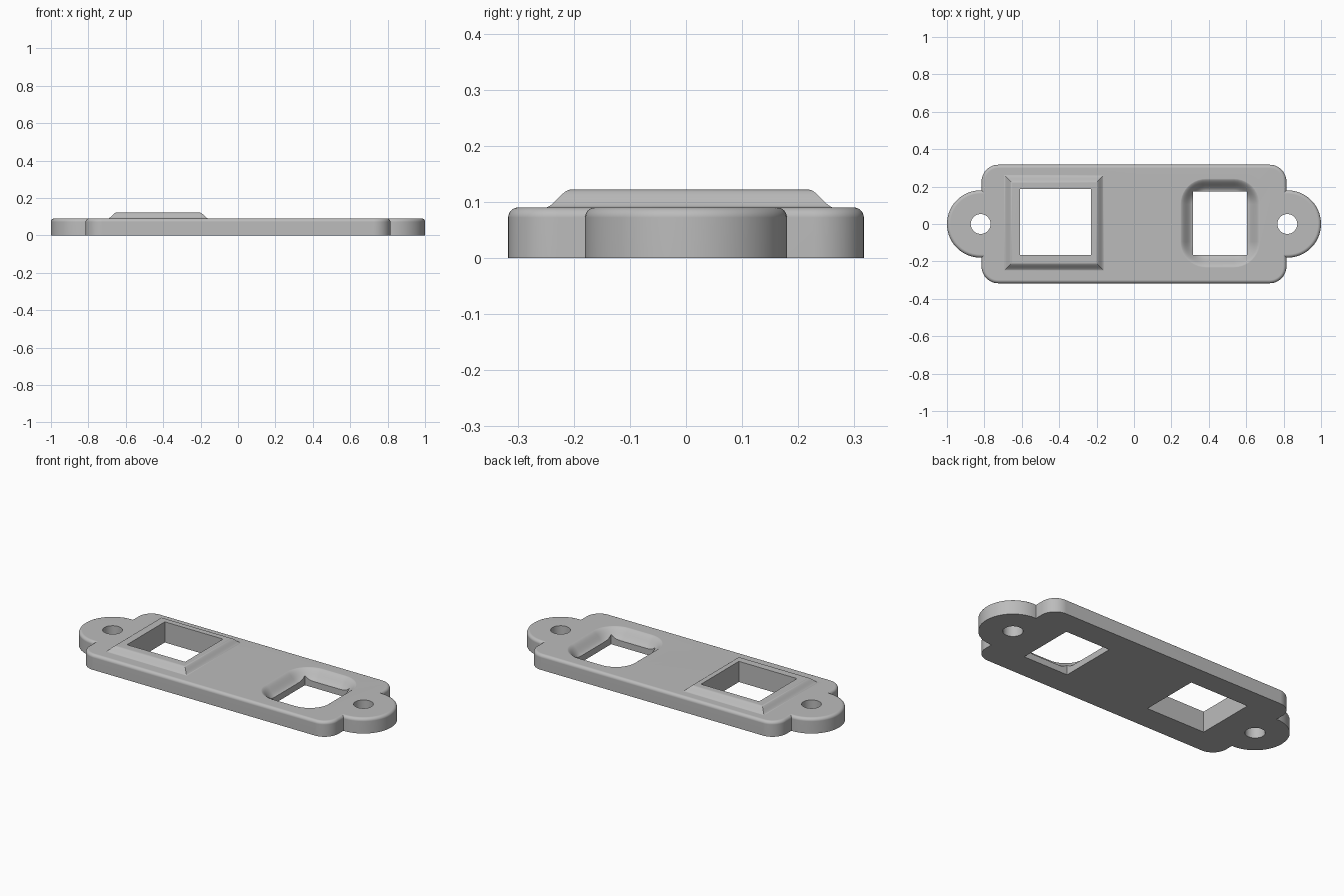
import bpy
import bmesh
from math import sin, cos, acos, pi

cube = bpy.data.objects.get("Cube")
if cube:
    bpy.data.objects.remove(cube, do_unlink=True)

grey = bpy.data.materials.new("plain grey")
grey.use_nodes = True
colour = (0.5, 0.5, 0.5, 1)
grey.diffuse_color = colour
grey.node_tree.nodes["Principled BSDF"].inputs["Base Color"].default_value = colour

THICK = 0.09
EDGE, HALF_Y, CORNER = 0.815, 0.317, 0.09
EAR_X, EAR_R = 0.82, 0.18


def arc(cx, cy, r, a0, a1, n):
    return [(cx + r * cos(a0 + (a1 - a0) * i / n),
             cy + r * sin(a0 + (a1 - a0) * i / n)) for i in range(n + 1)]


def plate_ring(d):
    """Plate outline with two round ears, moved inward by d."""
    cx, cy, r = EDGE - CORNER, HALF_Y - CORNER, EAR_R - d
    a = acos((EDGE - d - EAR_X) / r)
    half = (arc(cx, -cy, CORNER - d, -pi / 2, 0, 12)
            + arc(EAR_X, 0, r, -a, a, 40)
            + arc(cx, cy, CORNER - d, 0, pi / 2, 12))
    return half + [(-x, -y) for x, y in half]


def rect_ring(x0, x1, y0, y1, d, r=0):
    """Rectangle grown by d, with corner radius r + d when r is given."""
    if not r:
        return [(x0 - d, y0 - d), (x1 + d, y0 - d), (x1 + d, y1 + d), (x0 - d, y1 + d)]
    corners = [(x1 - r, y1 - r), (x0 + r, y1 - r), (x0 + r, y0 + r), (x1 - r, y0 + r)]
    return [p for k, (cx, cy) in enumerate(corners)
            for p in arc(cx, cy, r + d, k * pi / 2, (k + 1) * pi / 2, 10)]


def loft(name, rings):
    """Solid through a stack of (outline, z) rings, capped at both ends."""
    bm = bmesh.new()
    rows = [[bm.verts.new((x, y, z)) for x, y in pts] for pts, z in rings]
    for low, high in zip(rows, rows[1:]):
        for i in range(len(low)):
            j = (i + 1) % len(low)
            bm.faces.new((low[i], low[j], high[j], high[i]))
    bm.faces.new(rows[0])
    bm.faces.new(rows[-1])
    bmesh.ops.recalc_face_normals(bm, faces=bm.faces)
    mesh = bpy.data.meshes.new(name)
    bm.to_mesh(mesh)
    bm.free()
    mesh.materials.append(grey)
    obj = bpy.data.objects.new(name, mesh)
    bpy.context.collection.objects.link(obj)
    return obj


def combine(target, tool, operation):
    mod = target.modifiers.new(tool.name, "BOOLEAN")
    mod.object, mod.operation, mod.solver = tool, operation, "EXACT"
    bpy.context.view_layer.objects.active = target
    bpy.ops.object.modifier_apply(modifier=mod.name)
    bpy.data.objects.remove(tool, do_unlink=True)


def s_curve(width, z0, z1, n=10):
    """Soft step from (0, z0) out to (width, z1)."""
    return [(width * i / n, z0 + (z1 - z0) * (i / n) ** 2 * (3 - 2 * i / n))
            for i in range(n + 1)]


# Plate with ears and a filleted top edge
F = 0.018
rings = [(plate_ring(0), 0)]
for i in range(7):
    t = i / 6 * pi / 2
    rings.append((plate_ring(F * (1 - cos(t))), THICK - F * (1 - sin(t))))
plate = loft("mounting_plate", rings)

# Raised frame with flared sides around the large window
frame_top = (-0.65, -0.205, -0.205, 0.218)
profile = s_curve(0.047, 0.122, 0.0895)
rings = [(rect_ring(*frame_top, d), z) for d, z in profile]
rings.append((rect_ring(*frame_top, 0.047), 0.04))
combine(plate, loft("raised_frame", rings), "UNION")

# Soft funnel above the small window
small = (0.315, 0.605, -0.165, 0.175)
rings = [(rect_ring(*small, d, 0.07), z) for d, z in s_curve(0.07, 0.037, 0.0905)]
rings.append((rect_ring(*small, 0.07, 0.07), 0.2))
combine(plate, loft("funnel_cutter", rings), "DIFFERENCE")

# Square windows
for name, box in (("large_window", (-0.61, -0.23, -0.165, 0.188)), ("small_window", small)):
    combine(plate, loft(name, [(rect_ring(*box, 0), z) for z in (-0.1, 0.3)]), "DIFFERENCE")

# Screw holes in the ears
for side in (-1, 1):
    circle = arc(side * EAR_X, 0, 0.053, 0, 2 * pi, 40)[:-1]
    combine(plate, loft("screw_hole", [(circle, -0.1), (circle, 0.3)]), "DIFFERENCE")

# Smooth shading with crisp edges
bpy.ops.object.select_all(action="DESELECT")
plate.select_set(True)
bpy.context.view_layer.objects.active = plate
bpy.ops.object.shade_smooth_by_angle(angle=pi / 6)
weighted = plate.modifiers.new("weighted_normals", "WEIGHTED_NORMAL")
weighted.keep_sharp = True
